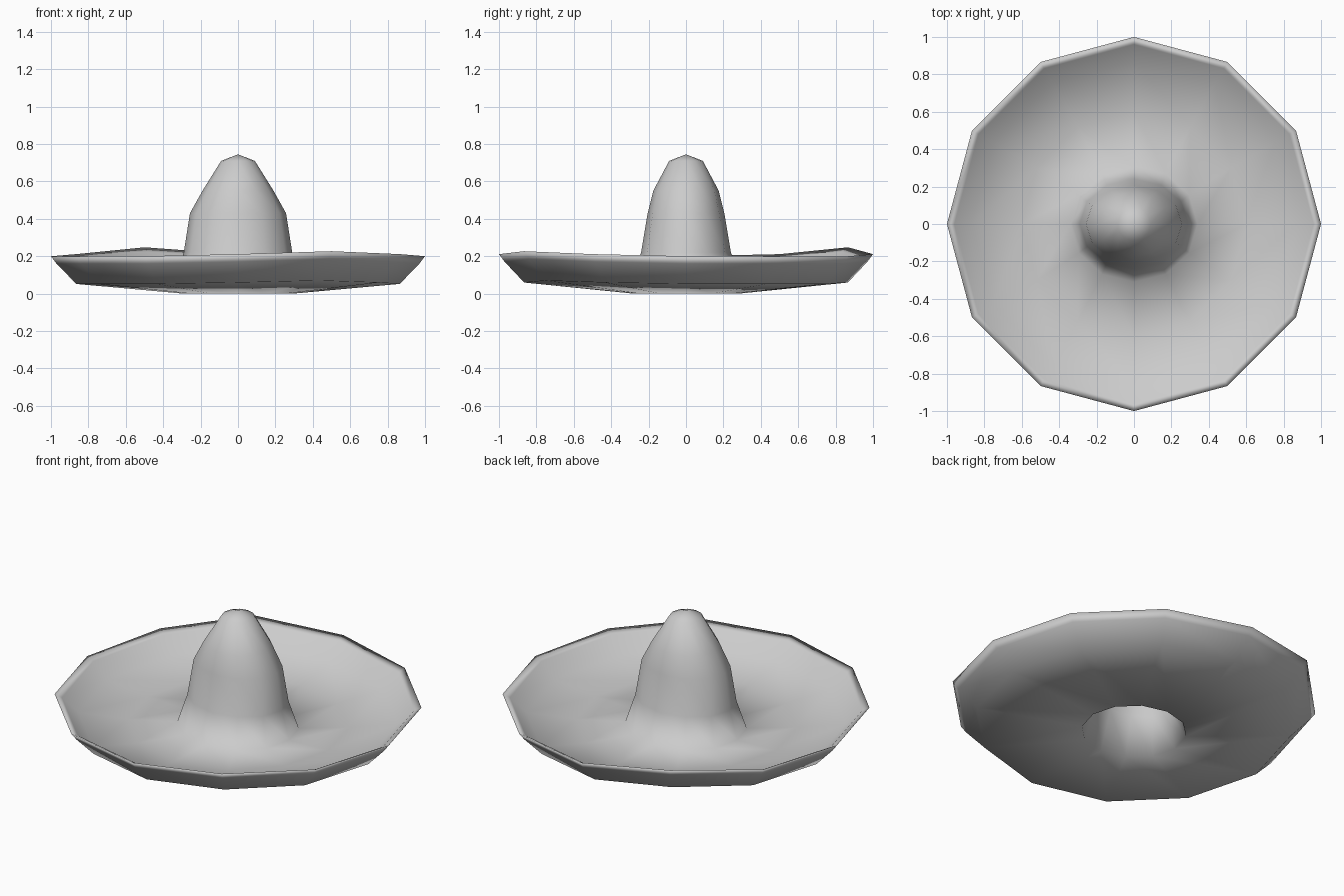
import bpy, bmesh
from math import cos, sin, pi, exp

if "Cube" in bpy.data.objects:
    bpy.data.objects.remove(bpy.data.objects["Cube"], do_unlink=True)

SIDES = 12

felt = bpy.data.materials.new("light grey felt")
felt.use_nodes = True
colour = (0.6, 0.6, 0.6, 1)
felt.diffuse_color = colour
felt.node_tree.nodes["Principled BSDF"].inputs["Base Color"].default_value = colour

# Rings as (x radius, y radius, height), from the crown tip over the brim and back inside
outer = [(0.09, 0.09, 0.71), (0.19, 0.175, 0.55), (0.257, 0.205, 0.43),
         (0.29, 0.24, 0.22), (0.34, 0.31, 0.055), (0.60, 0.60, 0.065),
         (0.87, 0.87, 0.095), (0.96, 0.96, 0.18)]
rim = [(1.0, 1.0, 0.2)]
under = [(0.97, 0.97, 0.16), (0.865, 0.865, 0.052), (0.29, 0.28, 0.0),
         (0.25, 0.20, 0.22), (0.215, 0.165, 0.42), (0.15, 0.135, 0.54),
         (0.06, 0.06, 0.67)]


def edge_lift(angle, radius):
    """Uneven upturn of the brim, fading out towards the crown."""
    back = 0.048 * max(0, cos(angle - 2 * pi / 3)) ** 10
    front = 0.027 * max(0, cos(angle + pi / 3)) ** 6
    return (back + front) * max(0, (radius - 0.6) / 0.4)


bm = bmesh.new()
rings = []
for rx, ry, z in outer + rim + under:
    ring = []
    for i in range(SIDES):
        a = 2 * pi * i / SIDES
        ring.append(bm.verts.new((rx * cos(a), ry * sin(a), z + edge_lift(a, rx))))
    rings.append(ring)

# Skin between neighbouring rings
for upper, lower in zip(rings, rings[1:]):
    for i in range(SIDES):
        j = (i + 1) % SIDES
        bm.faces.new((upper[i], lower[i], lower[j], upper[j]))

# Crown tip outside and inside
for ring, height in ((rings[0], 0.745), (rings[-1], 0.70)):
    tip = bm.verts.new((0, 0, height))
    for i in range(SIDES):
        bm.faces.new((tip, ring[i], ring[(i + 1) % SIDES]))

bmesh.ops.recalc_face_normals(bm, faces=bm.faces)
for face in bm.faces:
    face.smooth = True

mesh = bpy.data.meshes.new("wide_brimmed_hat")
bm.to_mesh(mesh)
bm.free()
mesh.materials.append(felt)
hat = bpy.data.objects.new("wide_brimmed_hat", mesh)
bpy.context.collection.objects.link(hat)
